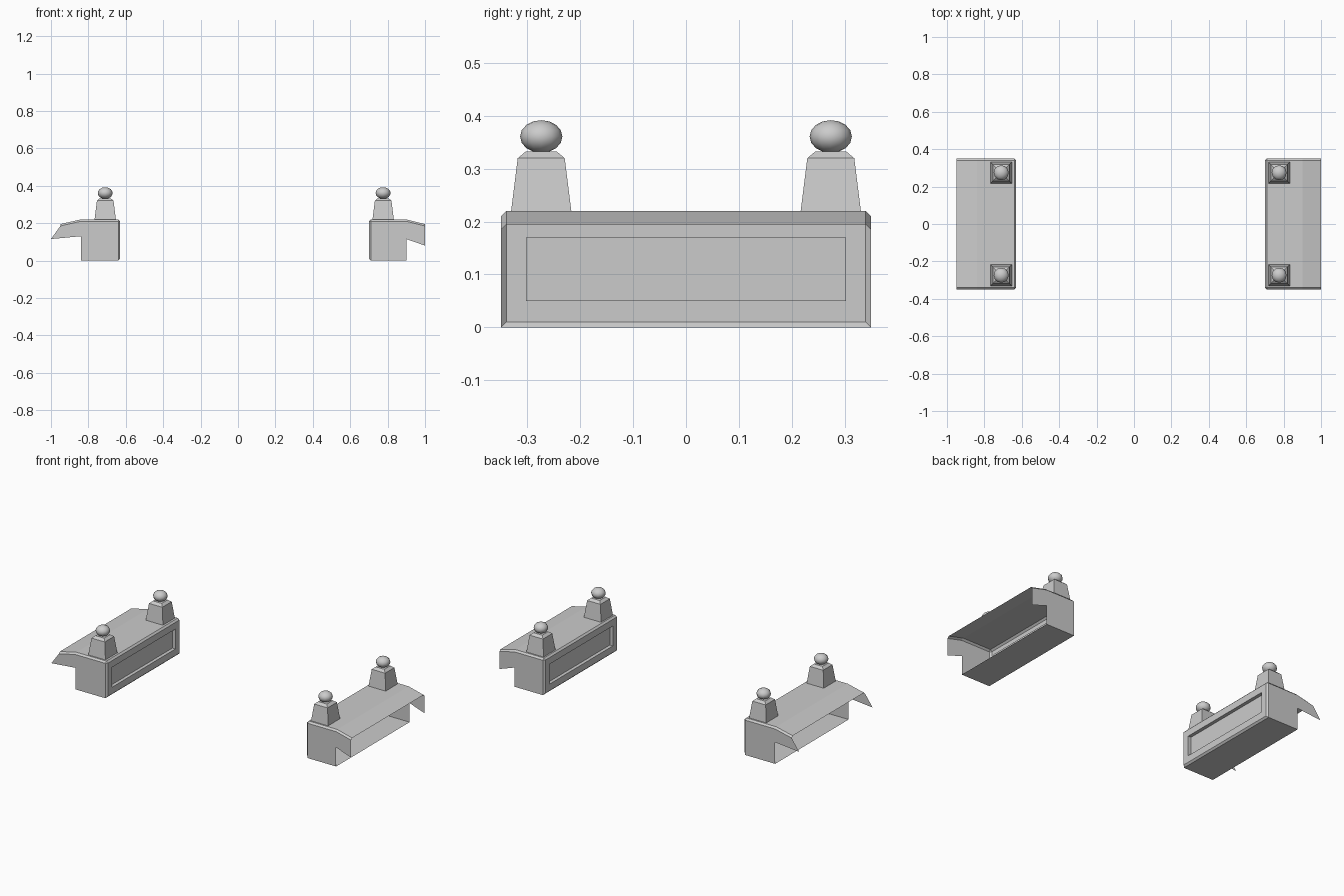
import bpy, bmesh, math

if "Cube" in bpy.data.objects:
    bpy.data.objects.remove(bpy.data.objects["Cube"])


def finish(bm, name):
    bmesh.ops.remove_doubles(bm, verts=bm.verts, dist=1e-5)
    bmesh.ops.recalc_face_normals(bm, faces=bm.faces)
    mesh = bpy.data.meshes.new(name)
    bm.to_mesh(mesh)
    bm.free()
    ob = bpy.data.objects.new(name, mesh)
    bpy.context.collection.objects.link(ob)
    return ob


def parapet(name, xi, s, roof, wing):
    """Open-backed shell: xi = panelled face, s = direction it extends.
    roof = (depth, z) points; wing = end plate outline from tip to notch."""
    bm = bmesh.new()
    c, w, W = 0.01, 0.34, 0.35

    def face(*pts):
        bm.faces.new([bm.verts.new((xi + s * d, y, z)) for d, y, z in pts])

    def ring(a, b):
        for i in range(4):
            j = (i + 1) % 4
            face(a[i], a[j], b[j], b[i])

    def rect(d, y, z0, z1):
        return [(d, -y, z0), (d, y, z0), (d, y, z1), (d, -y, z1)]

    # panelled face: frame, recess walls, recessed panel
    outer, inner, deep = rect(0, w, .01, .21), rect(0, .303, .05, .17), rect(.02, .303, .05, .17)
    ring(outer, inner)
    ring(inner, deep)
    face(*deep)
    # chamfers above and below the panelled face
    face((0, -w, .21), (0, w, .21), (c, w, .22), (c, -w, .22))
    face((0, -w, .01), (0, w, .01), (c, W, 0), (c, -W, 0))
    # floor
    back = wing[-1][0]
    face((c, -W, 0), (c, W, 0), (back, W, 0), (back, -W, 0))
    # roof
    for (d0, z0), (d1, z1) in zip(roof, roof[1:]):
        face((d0, -w, z0), (d0, w, z0), (d1, w, z1), (d1, -w, z1))
    # end plates with their chamfers
    for e in (-1, 1):
        drop = [(d, z - c) for d, z in roof]
        outline = [(c, 0)] + drop + wing + [(back, 0)]
        face(*[(d, e * W, z) for d, z in outline])
        for i in range(len(roof) - 1):
            (a, za), (b, zb) = roof[i], roof[i + 1]
            face((a, e * w, za), (b, e * w, zb), (b, e * W, zb - c), (a, e * W, za - c))
        face((0, e * w, .01), (0, e * w, .21), (c, e * W, .21), (c, e * W, 0))
        face((0, e * w, .21), (c, e * W, .21), (c, e * w, .22))
    return finish(bm, name)


def post(name, x, y):
    # tapered square pedestal with a bevelled cap
    bm = bmesh.new()
    rows = []
    for h, z in ((.057, .22), (.0445, .32), (.029, .333)):
        rows.append([bm.verts.new((x + a * h, y + b * h, z))
                     for a, b in ((-1, -1), (1, -1), (1, 1), (-1, 1))])
    for lo, hi in zip(rows, rows[1:]):
        for i in range(4):
            j = (i + 1) % 4
            bm.faces.new((lo[i], lo[j], hi[j], hi[i]))
    bm.faces.new(rows[-1])
    finish(bm, name)


def ball(name, x, y):
    # flattened ball finial
    bpy.ops.mesh.primitive_uv_sphere_add(segments=12, ring_count=8, radius=1, location=(x, y, .361))
    ob = bpy.context.object
    ob.name = name
    ob.scale = (.04, .04, .031)
    bpy.ops.object.transform_apply(location=False, rotation=False, scale=True)
    bpy.ops.object.shade_smooth_by_angle(angle=math.radians(60))


parapet("left_parapet", -.63, -1,
        [(.01, .22), (.21, .22), (.32, .195)], [(.37, .115), (.21, .13)])
parapet("right_parapet", .70, 1,
        [(.01, .22), (.20, .22), (.30, .195)], [(.30, .08), (.20, .115)])

for side, x in (("left", -.71), ("right", .776)):
    for end, y in (("front", -.274), ("back", .274)):
        post(f"{side}_{end}_post", x, y)
        ball(f"{side}_{end}_ball", x, y)
